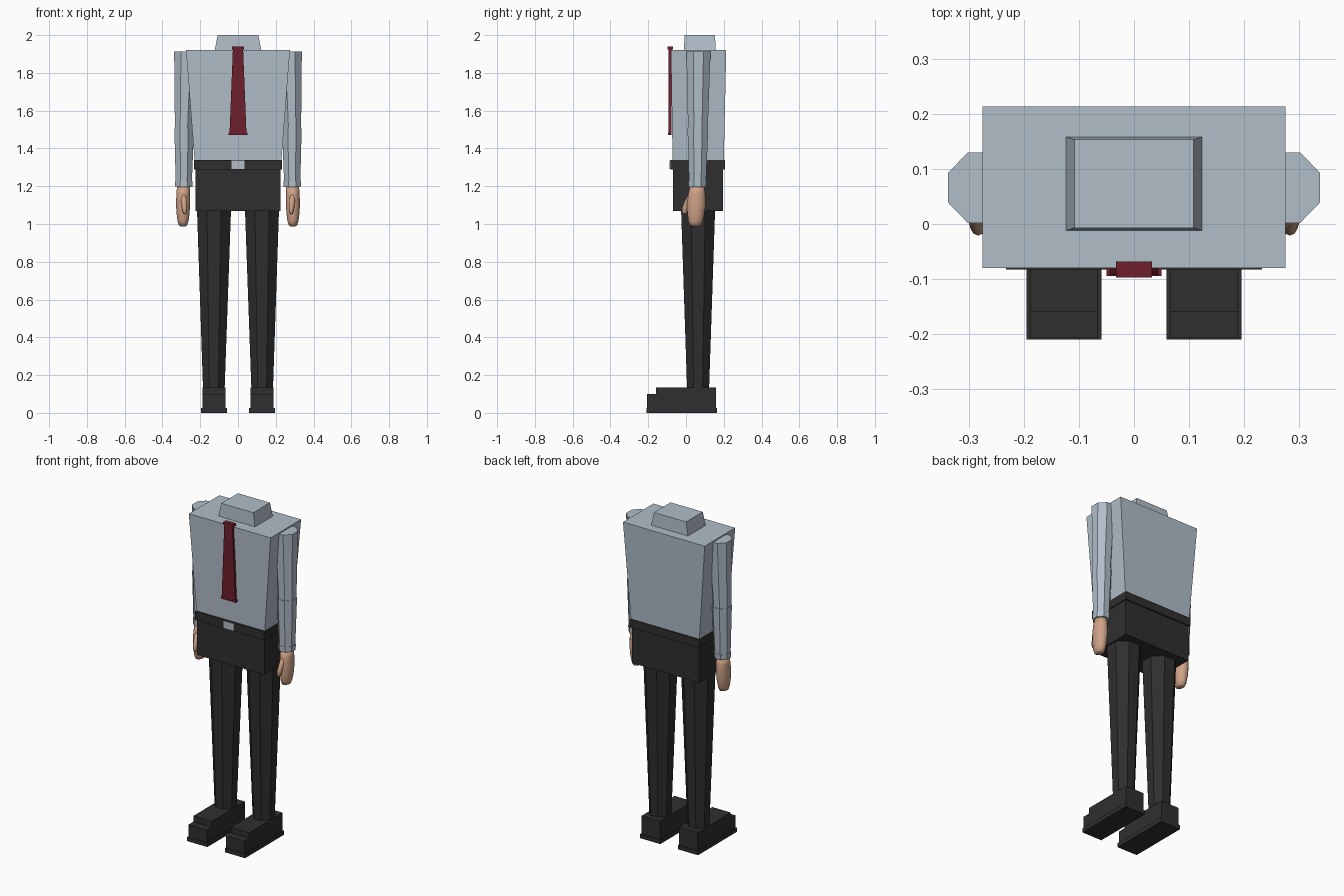
import bpy, bmesh, math


def material(name, rgb):
    m = bpy.data.materials.new(name)
    m.diffuse_color = (*rgb, 1)
    return m


SHIRT = material("pale blue shirt", (0.44, 0.51, 0.58))
BLACK = material("charcoal black", (0.028, 0.028, 0.028))
RED = material("dark red", (0.155, 0.014, 0.026))
SKIN = material("skin", (0.62, 0.36, 0.24))
METAL = material("buckle grey", (0.46, 0.51, 0.55))


def finish(name, bm, mat, smooth=False):
    bmesh.ops.recalc_face_normals(bm, faces=bm.faces)
    me = bpy.data.meshes.new(name)
    bm.to_mesh(me)
    bm.free()
    me.materials.append(mat)
    for p in me.polygons:
        p.use_smooth = smooth
    ob = bpy.data.objects.new(name, me)
    bpy.context.collection.objects.link(ob)
    return ob


def skin_rings(name, rings, mat, smooth=False):
    """Join a stack of vertex rings and cap both ends."""
    bm = bmesh.new()
    loops = [[bm.verts.new(c) for c in ring] for ring in rings]
    n = len(loops[0])
    for a, b in zip(loops, loops[1:]):
        for i in range(n):
            j = (i + 1) % n
            bm.faces.new((a[i], a[j], b[j], b[i]))
    bm.faces.new(loops[0][::-1])
    bm.faces.new(loops[-1])
    return finish(name, bm, mat, smooth)


def taper_box(name, mat, *levels):
    """Levels are (z, x0, x1, y0, y1)."""
    rings = [[(x0, y0, z), (x1, y0, z), (x1, y1, z), (x0, y1, z)]
             for z, x0, x1, y0, y1 in levels]
    return skin_rings(name, rings, mat)


def limb(name, mat, levels, n=8, smooth=False):
    """Levels are (z, cx, cy, hx, hy); flats face the axes."""
    k = 1 / math.cos(math.pi / n)
    rings = []
    for z, cx, cy, hx, hy in levels:
        angles = [(i + 0.5) * 2 * math.pi / n for i in range(n)]
        rings.append([(cx + hx * k * math.cos(a), cy + hy * k * math.sin(a), z)
                      for a in angles])
    return skin_rings(name, rings, mat, smooth)


# shirt body and collar
taper_box("shirt_torso", SHIRT, (1.335, -0.23, 0.23, -0.071, 0.2),
          (1.92, -0.275, 0.275, -0.08, 0.213))
taper_box("collar", SHIRT, (1.915, -0.124, 0.124, -0.012, 0.158),
          (2.0, -0.108, 0.108, -0.007, 0.153))

# belt, buckle and hips
taper_box("belt", BLACK, (1.288, -0.232, 0.232, -0.083, 0.206),
          (1.338, -0.232, 0.232, -0.083, 0.206))
taper_box("buckle", METAL, (1.29, -0.035, 0.035, -0.088, -0.08),
          (1.335, -0.035, 0.035, -0.088, -0.08))
taper_box("trouser_hips", BLACK, (1.07, -0.226, 0.226, -0.07, 0.197),
          (1.29, -0.226, 0.226, -0.07, 0.197))

# tie with knot and hem
taper_box("tie", RED, (1.475, -0.045, 0.045, -0.093, -0.077),
          (1.93, -0.027, 0.027, -0.093, -0.075))
taper_box("tie_knot", RED, (1.925, -0.033, 0.033, -0.097, -0.068),
          (1.94, -0.033, 0.033, -0.097, -0.068))
taper_box("tie_hem", RED, (1.47, -0.05, 0.05, -0.094, -0.076),
          (1.484, -0.05, 0.05, -0.094, -0.076))

for s, side in ((1, "left"), (-1, "right")):
    # sleeves
    limb(side + "_upper_sleeve", SHIRT, [(1.5, s * 0.287, 0.063, 0.047, 0.052),
                                         (1.912, s * 0.276, 0.066, 0.062, 0.064)])
    limb(side + "_lower_sleeve", SHIRT, [(1.225, s * 0.287, 0.061, 0.043, 0.045),
                                         (1.51, s * 0.285, 0.063, 0.052, 0.055)])
    limb(side + "_cuff", SHIRT, [(1.195, s * 0.287, 0.06, 0.045, 0.046),
                                 (1.227, s * 0.287, 0.061, 0.046, 0.047)])

    # mitten hand and thumb
    limb(side + "_hand", SKIN, [(0.988, s * 0.291, 0.05, 0.012, 0.018),
                                (0.993, s * 0.291, 0.05, 0.022, 0.03),
                                (1.015, s * 0.291, 0.051, 0.029, 0.039),
                                (1.06, s * 0.291, 0.053, 0.035, 0.046),
                                (1.11, s * 0.291, 0.055, 0.037, 0.05),
                                (1.16, s * 0.29, 0.057, 0.036, 0.045),
                                (1.2, s * 0.289, 0.059, 0.034, 0.038)],
         n=16, smooth=True)
    limb(side + "_thumb", SKIN, [(1.052, s * 0.282, -0.008, 0.004, 0.006),
                                 (1.06, s * 0.282, -0.007, 0.010, 0.013),
                                 (1.085, s * 0.283, -0.002, 0.014, 0.018),
                                 (1.12, s * 0.286, 0.012, 0.015, 0.019),
                                 (1.16, s * 0.289, 0.03, 0.013, 0.016)],
         n=10, smooth=True)

    # trouser leg
    limb(side + "_trouser_leg", BLACK, [(0.12, s * 0.128, 0.064, 0.057, 0.058),
                                        (1.075, s * 0.127, 0.064, 0.09, 0.09)])

    # shoe: stepped upper on a thin sole
    profile = [(0.158, 0.02), (0.158, 0.135), (-0.16, 0.135),
               (-0.16, 0.1), (-0.207, 0.1), (-0.207, 0.02)]
    skin_rings(side + "_shoe",
               [[(s * 0.127 + dx, y, z) for y, z in profile] for dx in (-0.062, 0.062)],
               BLACK)
    x = s * 0.127
    taper_box(side + "_sole", BLACK, (0, x - 0.068, x + 0.068, -0.21, 0.163),
              (0.025, x - 0.068, x + 0.068, -0.21, 0.163))
